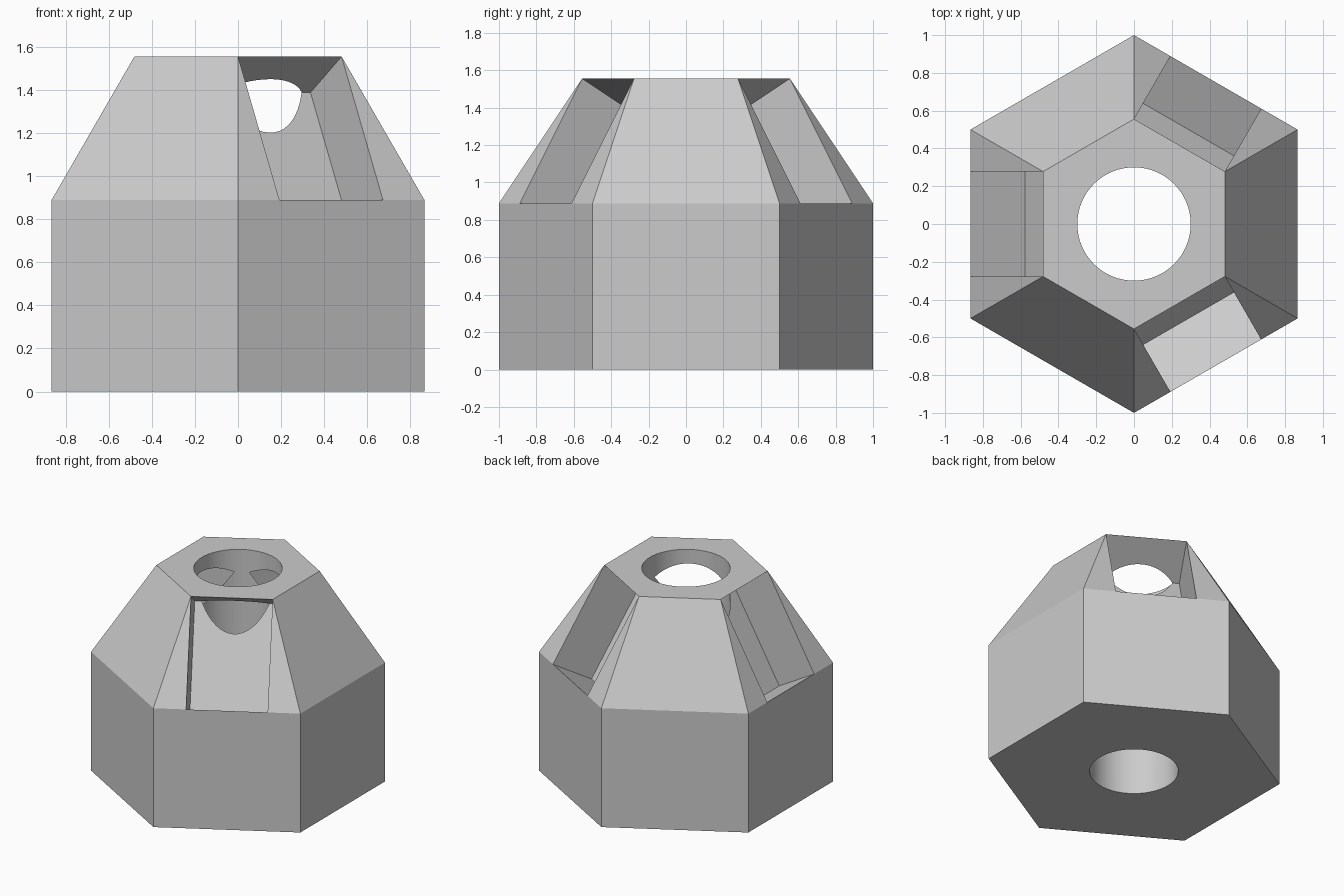
import bpy, bmesh
from math import sin, cos, pi, radians
from mathutils import Matrix, Vector

if "Cube" in bpy.data.objects:
    bpy.data.objects.remove(bpy.data.objects["Cube"], do_unlink=True)

HEIGHT = 14 / 9
SHOULDER = 8 / 9
TOP_RADIUS = 5 / 9
BORE_RADIUS = 0.3
NOTCH_DEPTH = 1 / 3

grey = bpy.data.materials.new("light grey")
grey.use_nodes = True
colour = (0.6, 0.6, 0.6, 1)
grey.diffuse_color = colour
grey.node_tree.nodes["Principled BSDF"].inputs["Base Color"].default_value = colour


def loft(name, loops):
    """Skin matching closed loops of points and cap both ends."""
    bm = bmesh.new()
    rings = [[bm.verts.new(p) for p in loop] for loop in loops]
    n = len(rings[0])
    for a, b in zip(rings, rings[1:]):
        for i in range(n):
            j = (i + 1) % n
            bm.faces.new((a[i], a[j], b[j], b[i]))
    bm.faces.new(rings[0])
    bm.faces.new(rings[-1])
    bmesh.ops.recalc_face_normals(bm, faces=bm.faces)
    mesh = bpy.data.meshes.new(name)
    bm.to_mesh(mesh)
    bm.free()
    mesh.materials.append(grey)
    obj = bpy.data.objects.new(name, mesh)
    bpy.context.collection.objects.link(obj)
    return obj


def ring(radius, z, sides):
    return [(radius * sin(2 * pi * i / sides), radius * cos(2 * pi * i / sides), z)
            for i in range(sides)]


# Hexagonal body with a tapered top
body = loft("hexagonal_body", [ring(1, 0, 6), ring(1, SHOULDER, 6), ring(TOP_RADIUS, HEIGHT, 6)])

# Round bore from top to bottom
cutters = [loft("bore_cutter", [ring(BORE_RADIUS, -0.1, 64), ring(BORE_RADIUS, HEIGHT + 0.1, 64)])]

# Rectangular pockets, square to the taper, on every other side
inward = Vector((-cos(radians(30)), 0, -sin(radians(30))))
low = Vector((cos(radians(30)), 0, SHOULDER))
high = Vector((TOP_RADIUS * cos(radians(30)), 0, HEIGHT - 0.0005))
profile = [low + inward * NOTCH_DEPTH, high + inward * NOTCH_DEPTH, high - inward * 0.3, low - inward * 0.3]
half = Vector((0, TOP_RADIUS / 2 - 0.0003, 0))
for angle in (60, 180, 300):
    turn = Matrix.Rotation(radians(angle), 3, "Z")
    cutters.append(loft("pocket_cutter", [[turn @ (p + s * half) for p in profile] for s in (-1, 1)]))

bpy.context.view_layer.objects.active = body
body.select_set(True)
for cutter in cutters:
    mod = body.modifiers.new("cut", "BOOLEAN")
    mod.operation = "DIFFERENCE"
    mod.solver = "EXACT"
    mod.object = cutter
    bpy.ops.object.modifier_apply(modifier=mod.name)
for cutter in cutters:
    bpy.data.objects.remove(cutter, do_unlink=True)

bpy.ops.object.select_all(action="DESELECT")
body.select_set(True)
bpy.ops.object.shade_smooth_by_angle(angle=radians(25))
